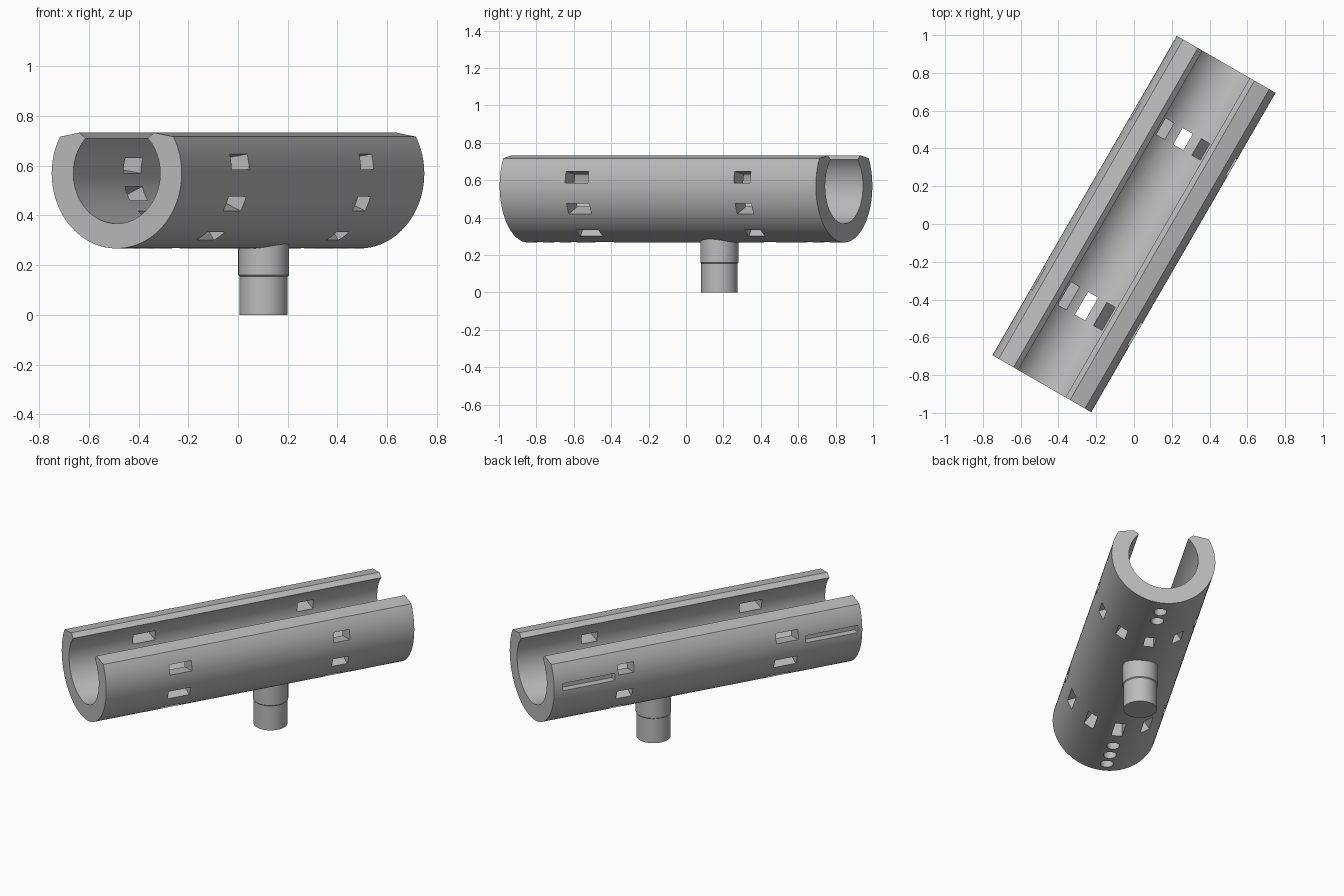
import bpy, bmesh, math
from mathutils import Matrix, Vector

cube = bpy.data.objects.get("Cube")
if cube:
    bpy.data.objects.remove(cube, do_unlink=True)

OUTER, INNER, AXIS_Z, HALF = 0.302, 0.202, 0.569, 0.976
TURN = Matrix.Rotation(math.radians(-30), 4, 'Z')

grey = bpy.data.materials.new("plain_grey")
grey.use_nodes = True
grey.diffuse_color = (0.5, 0.5, 0.5, 1)
grey.node_tree.nodes["Principled BSDF"].inputs["Base Color"].default_value = (0.5, 0.5, 0.5, 1)


def make_object(name, bm):
    bmesh.ops.recalc_face_normals(bm, faces=bm.faces)
    mesh = bpy.data.meshes.new(name)
    bm.to_mesh(mesh)
    bm.free()
    mesh.materials.append(grey)
    obj = bpy.data.objects.new(name, mesh)
    bpy.context.collection.objects.link(obj)
    return obj


def arc(radius, start, end, steps):
    # angles are measured from the bottom of the tube
    for i in range(steps + 1):
        a = start + (end - start) * i / steps
        yield radius * math.sin(a), AXIS_Z - radius * math.cos(a)


def add_box(bm, matrix, size):
    bmesh.ops.create_cube(bm, size=1, matrix=matrix @ Matrix.Diagonal((*size, 1)))


def finish(obj):
    obj.data.transform(TURN)
    bpy.ops.object.select_all(action='DESELECT')
    obj.select_set(True)
    bpy.context.view_layer.objects.active = obj
    bpy.ops.object.shade_smooth_by_angle(angle=math.radians(30))


# Open tube: C-shaped section with ridged lips, extruded along y
outer_end = math.atan2(0.264, -0.148)
inner_end = math.atan2(0.145, -0.141)
profile = list(arc(OUTER, -outer_end, outer_end, 64))
profile.append((0.173, 0.733))
profile += list(arc(INNER, inner_end, -inner_end, 64))
profile.append((-0.173, 0.733))
bm = bmesh.new()
section = bm.faces.new([bm.verts.new((x, -HALF, z)) for x, z in profile])
swept = bmesh.ops.extrude_face_region(bm, geom=[section])
new_verts = [v for v in swept["geom"] if isinstance(v, bmesh.types.BMVert)]
bmesh.ops.translate(bm, verts=new_verts, vec=(0, 2 * HALF, 0))
tube = make_object("open_tube", bm)

# Cutters: two rings of windows through the wall
bm = bmesh.new()
for y, length in ((-0.502, 0.14), (0.519, 0.10)):
    for step in range(-3, 4):
        spin = Matrix.Rotation(math.radians(-33 * step), 4, 'Y')
        place = Matrix.Translation((0, y, AXIS_Z)) @ spin
        add_box(bm, place @ Matrix.Translation((0, 0, -0.25)), (0.062, length, 0.2))

# Blind grooves along one side
for y in (-0.785, 0.755):
    add_box(bm, Matrix.Translation((-OUTER, y, 0.578)), (0.09, 0.33, 0.045))

# Round blind pockets underneath
for y in (-0.9, -0.797, -0.69, 0.765, 0.87):
    bmesh.ops.create_cone(bm, cap_ends=True, segments=32, radius1=0.037, radius2=0.037,
                          depth=0.14, matrix=Matrix.Translation((0, y, 0.25)))
cutter = make_object("tube_cutter", bm)
cutter.hide_render = True

cut = tube.modifiers.new("cutouts", 'BOOLEAN')
cut.operation = 'DIFFERENCE'
cut.solver = 'EXACT'
cut.object = cutter
bpy.context.view_layer.objects.active = tube
bpy.ops.object.modifier_apply(modifier=cut.name)
bpy.data.objects.remove(cutter, do_unlink=True)
finish(tube)

# Stepped mounting post, its top buried in the tube wall
bm = bmesh.new()
outline = ((0, 0), (0.097, 0), (0.097, 0.155), (0.102, 0.16), (0.102, 0.31), (0, 0.31))
verts = [bm.verts.new((r, 0.206, z)) for r, z in outline]
edges = [bm.edges.new(pair) for pair in zip(verts, verts[1:])]
bmesh.ops.spin(bm, geom=verts + edges, cent=Vector((0, 0.206, 0)), axis=(0, 0, 1),
               angle=math.tau, steps=48)
bmesh.ops.remove_doubles(bm, verts=bm.verts, dist=0.0001)
finish(make_object("mounting_post", bm))
